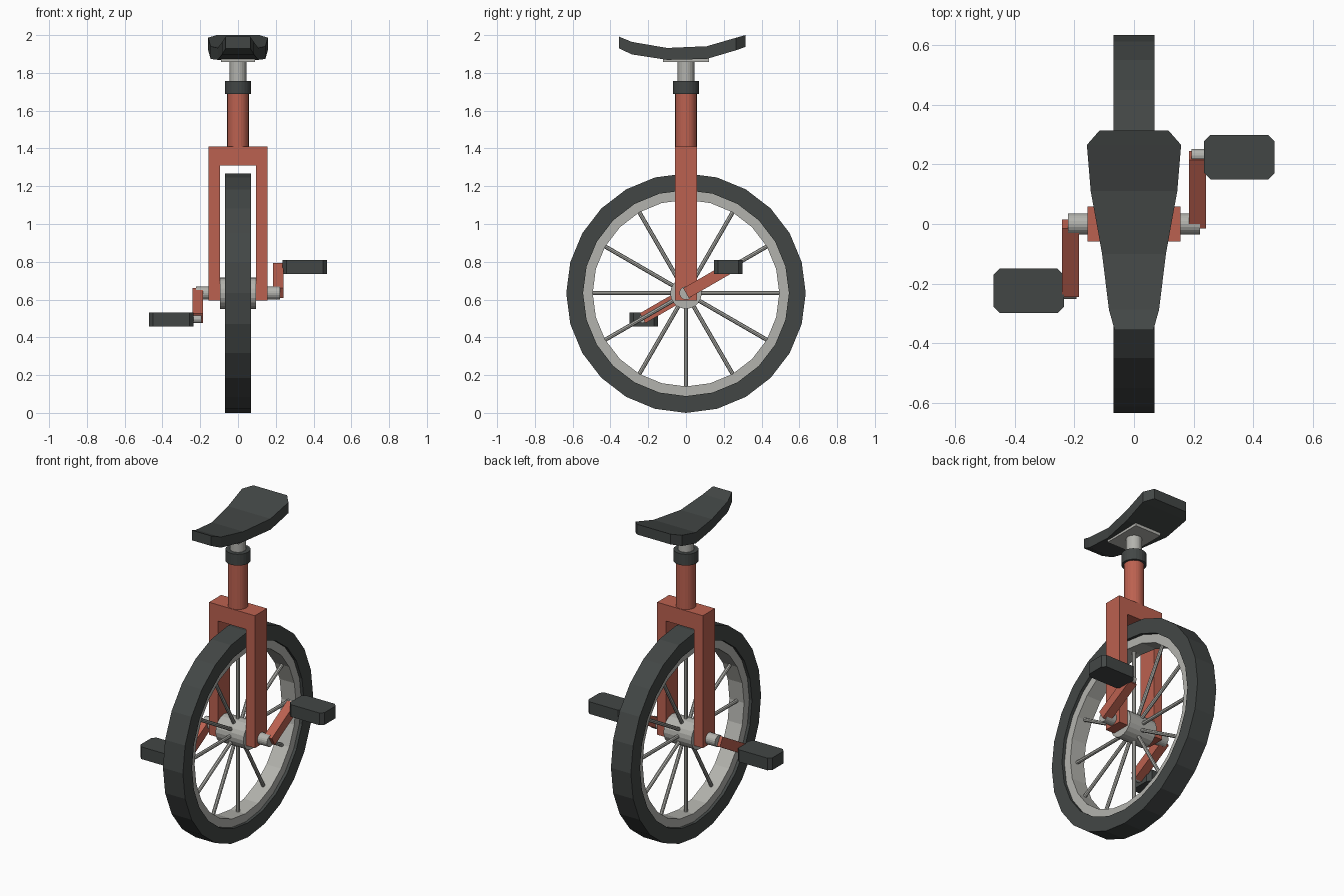
import bpy, bmesh, math
from mathutils import Matrix, Vector

if "Cube" in bpy.data.objects:
    bpy.data.objects.remove(bpy.data.objects["Cube"])

AXLE_Z = 0.634


def material(name, rgb):
    m = bpy.data.materials.new(name)
    m.diffuse_color = (*rgb, 1)
    m.use_nodes = True
    m.node_tree.nodes["Principled BSDF"].inputs["Base Color"].default_value = m.diffuse_color
    return m


RED = material("red paint", (0.50, 0.12, 0.08))
DARK = material("dark rubber", (0.055, 0.062, 0.06))
METAL = material("metal", (0.45, 0.45, 0.42))


def finish(name, bm, mat):
    bmesh.ops.recalc_face_normals(bm, faces=bm.faces)
    me = bpy.data.meshes.new(name)
    bm.to_mesh(me)
    bm.free()
    me.materials.append(mat)
    ob = bpy.data.objects.new(name, me)
    bpy.context.collection.objects.link(ob)
    return ob


def box(name, centre, size, mat, angle=0.0):
    bm = bmesh.new()
    bmesh.ops.create_cube(bm, size=1)
    bm.transform(Matrix.Translation(centre) @ Matrix.Rotation(angle, 4, 'X')
                 @ Matrix.Diagonal((*size, 1)))
    return finish(name, bm, mat)


def rod(name, a, b, r, mat, sides=20):
    a, b = Vector(a), Vector(b)
    bm = bmesh.new()
    bmesh.ops.create_cone(bm, cap_ends=True, segments=sides,
                          radius1=r, radius2=r, depth=(b - a).length)
    rot = (b - a).to_track_quat('Z', 'Y').to_matrix().to_4x4()
    bm.transform(Matrix.Translation((a + b) / 2) @ rot)
    return finish(name, bm, mat)


def hoop(name, r_in, r_out, half, mat, sides=24):
    """Rectangular ring around the axle (x axis)."""
    bm = bmesh.new()
    loops = []
    for i in range(sides):
        t = 2 * math.pi * i / sides
        loops.append([bm.verts.new((x, r * math.sin(t), AXLE_Z + r * math.cos(t)))
                      for x, r in ((-half, r_in), (half, r_in),
                                   (half, r_out), (-half, r_out))])
    for i in range(sides):
        p, q = loops[i], loops[(i + 1) % sides]
        for k in range(4):
            j = (k + 1) % 4
            bm.faces.new((p[k], p[j], q[j], q[k]))
    return finish(name, bm, mat)


# Wheel
hoop("tyre", 0.545, 0.634, 0.068, DARK)
hoop("rim", 0.494, 0.55, 0.05, METAL)
rod("hub", (-0.095, 0, AXLE_Z), (0.095, 0, AXLE_Z), 0.083, METAL)
rod("axle", (-0.222, 0, AXLE_Z), (0.222, 0, AXLE_Z), 0.035, METAL)
for i in range(12):
    t = math.radians(30 * i)
    d = Vector((0, math.cos(t), math.sin(t)))
    c = Vector((0, 0, AXLE_Z))
    rod(f"spoke_{i + 1}", c + d * 0.06, c + d * 0.497, 0.011, METAL, 8)

# Fork
for side, s in (("right", 1), ("left", -1)):
    box(f"{side}_fork_leg", (s * 0.126, 0, 0.953), (0.06, 0.118, 0.716), RED)
box("fork_crown", (0, 0, 1.361), (0.312, 0.118, 0.1), RED)
rod("steering_tube", (0, 0, 1.40), (0, 0, 1.70), 0.057, RED, 24)
rod("seat_clamp", (0, 0, 1.688), (0, 0, 1.758), 0.07, DARK, 24)
rod("seat_post", (0, 0, 1.70), (0, 0, 1.87), 0.044, METAL, 24)
box("seat_plate", (0, 0, 1.866), (0.18, 0.245, 0.018), METAL)

# Cranks and pedals, half a turn apart
for side, s in (("right", 1), ("left", -1)):
    arm = Vector((0, math.cos(math.pi / 6), math.sin(math.pi / 6))) * 0.265 * s
    hub = Vector((s * 0.213, 0, AXLE_Z))
    box(f"{side}_crank", hub + arm / 2, (0.056, 0.265, 0.06), RED, math.pi / 6)
    end = Vector((0, s * 0.23, AXLE_Z + s * 0.137))
    rod(f"{side}_pedal_spindle", end + Vector((s * 0.193, 0, 0)),
        end + Vector((s * 0.30, 0, 0)), 0.021, METAL, 16)
    pedal = box(f"{side}_pedal", (s * 0.353, s * 0.224, AXLE_Z + s * 0.139),
                (0.236, 0.149, 0.075), DARK)
    # chamfer the pedal's upright corners
    bm = bmesh.new()
    bm.from_mesh(pedal.data)
    upright = [e for e in bm.edges
               if abs(e.verts[0].co.z - e.verts[1].co.z) > 0.05]
    bmesh.ops.bevel(bm, geom=upright, offset=0.021, segments=1, affect='EDGES')
    bm.to_mesh(pedal.data)
    bm.free()

# Seat lofted from stations: y, half width, bottom z, top z
stations = [(-0.355, 0.065, 1.930, 1.992), (-0.287, 0.084, 1.898, 1.964),
            (-0.10, 0.107, 1.869, 1.932), (0.11, 0.145, 1.874, 1.941),
            (0.265, 0.158, 1.920, 1.986), (0.314, 0.115, 1.937, 2.0)]
bm = bmesh.new()
rings = [[bm.verts.new(p) for p in ((-w, y, lo), (w, y, lo), (w, y, hi), (-w, y, hi))]
         for y, w, lo, hi in stations]
for p, q in zip(rings, rings[1:]):
    for k in range(4):
        j = (k + 1) % 4
        bm.faces.new((p[k], p[j], q[j], q[k]))
bm.faces.new(rings[0])
bm.faces.new(rings[-1])
finish("seat", bm, DARK)
